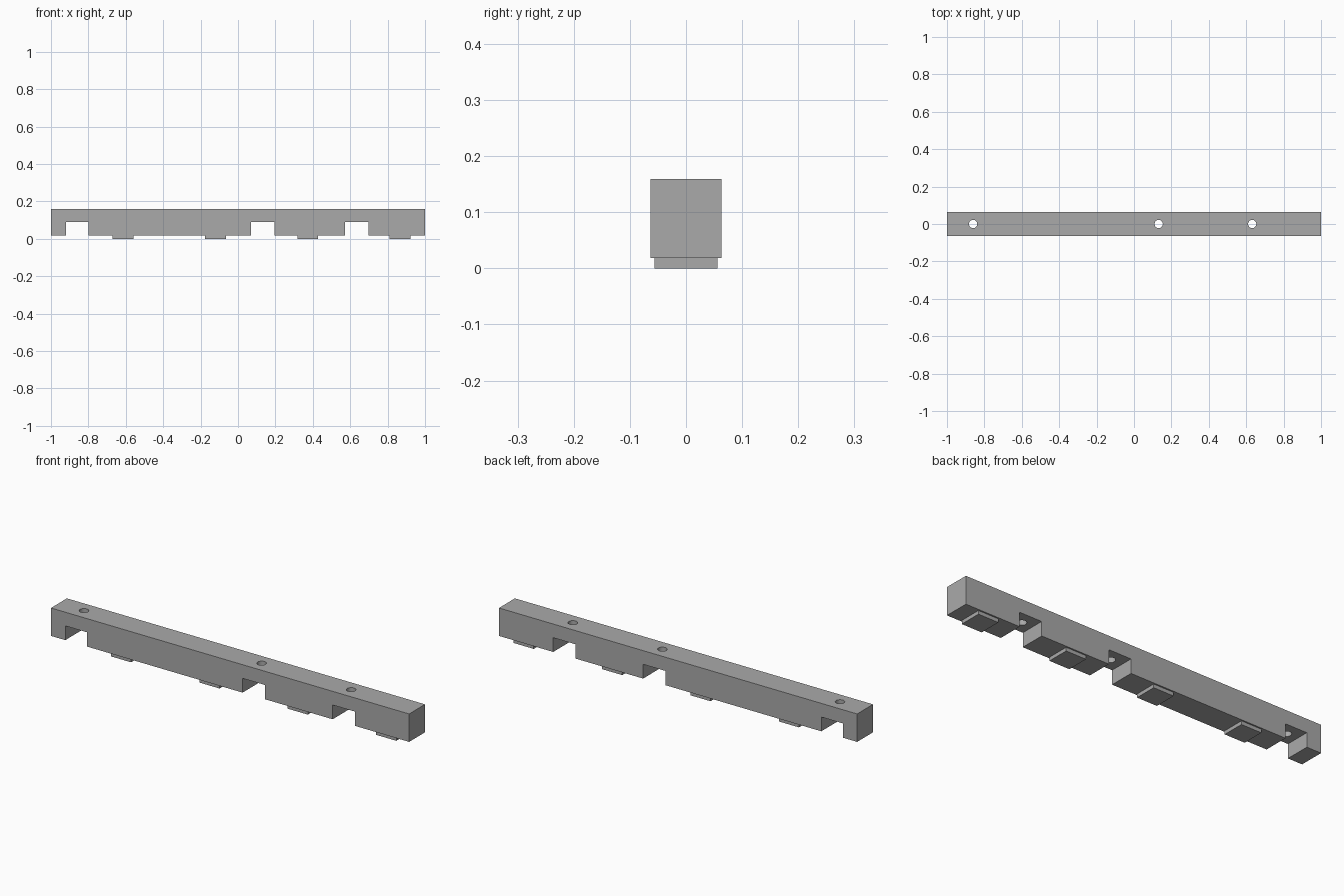
import bpy
import bmesh

cube = bpy.data.objects.get("Cube")
if cube:
    bpy.data.objects.remove(cube, do_unlink=True)

grey = bpy.data.materials.new("mid grey")
grey.use_nodes = True
grey.diffuse_color = (0.4, 0.4, 0.4, 1)
grey.node_tree.nodes["Principled BSDF"].inputs["Base Color"].default_value = grey.diffuse_color

HALF_DEPTH, BOTTOM, TOP, NOTCH_TOP = 0.0635, 0.018, 0.159, 0.09
PAD, HOLE_RADIUS = 0.112, 0.022
NOTCHES = [(-0.92, -0.80), (0.07, 0.195), (0.573, 0.697)]
HOLES = [-0.86, 0.132, 0.632]
PADS = [-0.614, -0.12, 0.373, 0.867]


def add_object(name, bm):
    bmesh.ops.recalc_face_normals(bm, faces=bm.faces)
    mesh = bpy.data.meshes.new(name)
    bm.to_mesh(mesh)
    bm.free()
    mesh.materials.append(grey)
    obj = bpy.data.objects.new(name, mesh)
    bpy.context.collection.objects.link(obj)
    return obj


# Notched bar: side profile extruded through the depth
profile = [(-1, TOP), (-1, BOTTOM)]
for a, b in NOTCHES:
    profile += [(a, BOTTOM), (a, NOTCH_TOP), (b, NOTCH_TOP), (b, BOTTOM)]
profile += [(1, BOTTOM), (1, TOP)]
bm = bmesh.new()
face = bm.faces.new([bm.verts.new((x, -HALF_DEPTH, z)) for x, z in profile])
extruded = bmesh.ops.extrude_face_region(bm, geom=[face])["geom"]
bmesh.ops.translate(bm, vec=(0, 2 * HALF_DEPTH, 0),
                    verts=[v for v in extruded if isinstance(v, bmesh.types.BMVert)])
bar = add_object("notched_bar", bm)

# Round screw holes above the notches
for i, x in enumerate(HOLES):
    bm = bmesh.new()
    bmesh.ops.create_cone(bm, cap_ends=True, segments=32, radius1=HOLE_RADIUS,
                          radius2=HOLE_RADIUS, depth=0.3)
    cutter = add_object(f"hole_cutter_{i + 1}", bm)
    cutter.location = (x, 0, NOTCH_TOP + 0.1)
    cutter.hide_render = True
    cutter.hide_set(True)
    cut = bar.modifiers.new(f"hole_{i + 1}", 'BOOLEAN')
    cut.operation = 'DIFFERENCE'
    cut.solver = 'EXACT'
    cut.object = cutter

# Square feet under the bar
for i, x in enumerate(PADS):
    bm = bmesh.new()
    bmesh.ops.create_cube(bm, size=1)
    bmesh.ops.scale(bm, vec=(PAD, PAD, BOTTOM), verts=bm.verts)
    foot = add_object(f"foot_pad_{i + 1}", bm)
    foot.location = (x, 0, BOTTOM / 2)

# Smooth hole walls, crisp edges elsewhere
bpy.ops.object.select_all(action='DESELECT')
bar.select_set(True)
bpy.context.view_layer.objects.active = bar
for i in range(len(HOLES)):
    bpy.ops.object.modifier_apply(modifier=f"hole_{i + 1}")
bpy.ops.object.shade_smooth_by_angle()
for obj in [o for o in bpy.data.objects if o.name.startswith("hole_cutter")]:
    bpy.data.objects.remove(obj, do_unlink=True)
